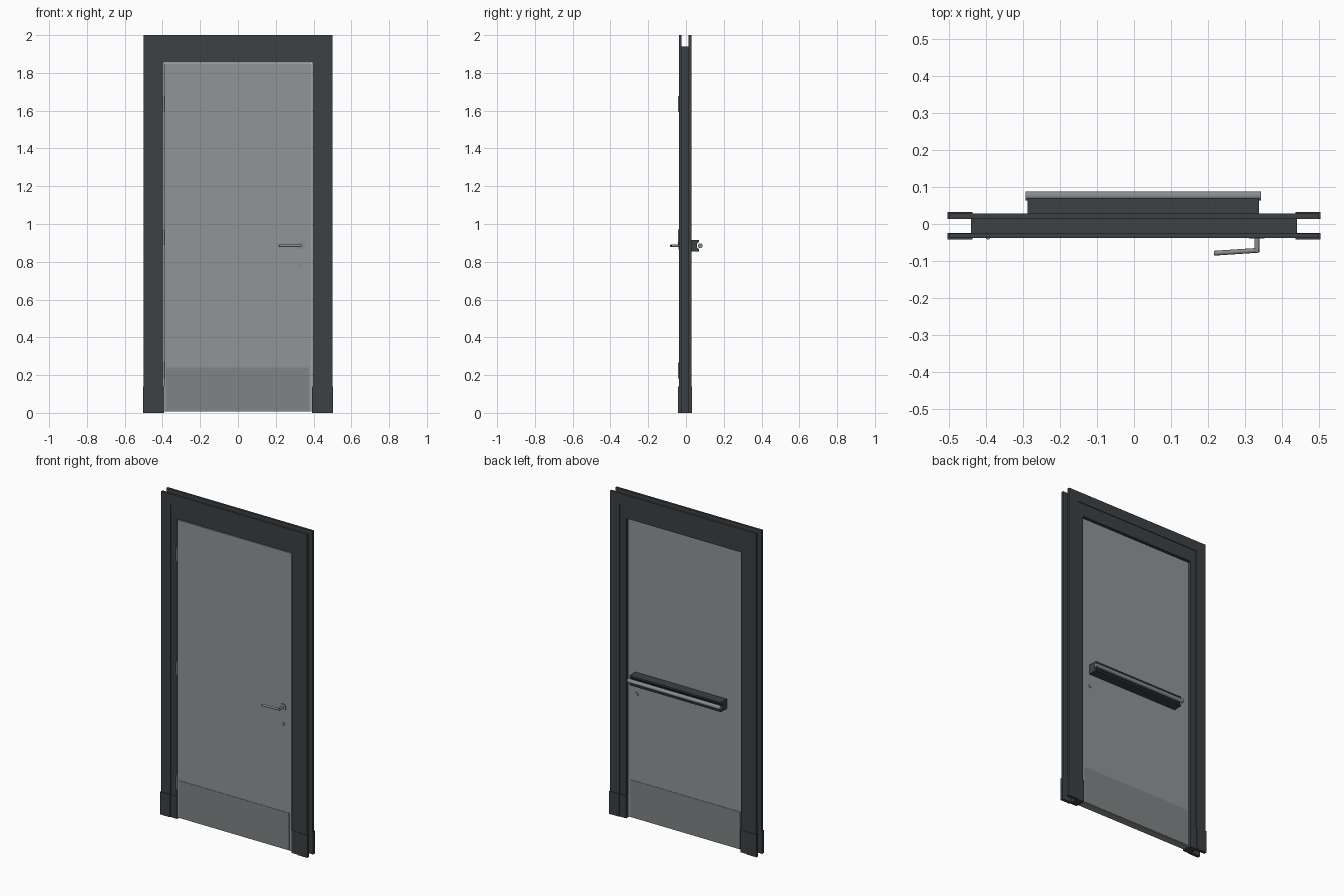
import bpy, bmesh, math
from mathutils import Vector

if "Cube" in bpy.data.objects:
    bpy.data.objects.remove(bpy.data.objects["Cube"])


def material(name, r, g, b):
    m = bpy.data.materials.new(name)
    m.diffuse_color = (r, g, b, 1)
    m.use_nodes = True
    m.node_tree.nodes["Principled BSDF"].inputs["Base Color"].default_value = m.diffuse_color
    return m


DARK = material("dark_paint", 0.045, 0.052, 0.056)
LEAF = material("leaf_grey", 0.28, 0.30, 0.30)
KICK = material("kick_grey", 0.21, 0.23, 0.235)
STEEL = material("steel", 0.25, 0.26, 0.27)


def finish(name, bm, mat):
    bmesh.ops.recalc_face_normals(bm, faces=bm.faces)
    me = bpy.data.meshes.new(name)
    bm.to_mesh(me)
    bm.free()
    ob = bpy.data.objects.new(name, me)
    bpy.context.collection.objects.link(ob)
    me.materials.append(mat)
    return ob


def extrude(name, pts, vec, mat):
    """Closed outline of 3D points swept along a vector."""
    bm = bmesh.new()
    f = bm.faces.new([bm.verts.new(p) for p in pts])
    r = bmesh.ops.extrude_face_region(bm, geom=[f])
    vs = [v for v in r["geom"] if isinstance(v, bmesh.types.BMVert)]
    bmesh.ops.translate(bm, verts=vs, vec=vec)
    return finish(name, bm, mat)


def box(name, x0, x1, y0, y1, z0, z1, mat):
    pts = [(x0, y0, z0), (x1, y0, z0), (x1, y0, z1), (x0, y0, z1)]
    return extrude(name, pts, (0, y1 - y0, 0), mat)


def rod(name, a, b, radius, mat, sides=20):
    a, b = Vector(a), Vector(b)
    bm = bmesh.new()
    bmesh.ops.create_cone(bm, cap_ends=True, segments=sides, radius1=radius,
                          radius2=radius, depth=(b - a).length)
    q = (b - a).to_track_quat('Z', 'Y')
    for v in bm.verts:
        v.co = q @ v.co + (a + b) / 2
    ob = finish(name, bm, mat)
    for p in ob.data.polygons:
        p.use_smooth = len(p.vertices) == 4
    return ob


def portal(name, inner, outer, z_in, z_out, y0, y1):
    """Upside-down U: two uprights and a head."""
    pts = [(-outer, 0), (-outer, z_out), (outer, z_out), (outer, 0),
           (inner, 0), (inner, z_in), (-inner, z_in), (-inner, 0)]
    return extrude(name, [(x, y0, z) for x, z in pts], (0, y1 - y0, 0), DARK)


# Door frame: lining and a casing on each wall face
portal("frame_lining", 0.395, 0.44, 1.855, 1.94, -0.034, 0.024)
portal("front_casing", 0.436, 0.50, 1.936, 2.0, -0.038, -0.025)
portal("back_casing", 0.436, 0.50, 1.936, 2.0, 0.014, 0.028)

# Base covers on the casings and lining
for s, side in ((-1, "left"), (1, "right")):
    for y0, y1, face in ((-0.042, -0.024, "front"), (0.014, 0.032, "back")):
        box(f"{side}_{face}_base", s * 0.436, s * 0.504, y0, y1, 0, 0.14, DARK)
    box(f"{side}_lining_base", s * 0.391, s * 0.44, -0.037, 0.027, 0, 0.14, DARK)

# Door leaf and kick plates
box("door_leaf", -0.391, 0.388, -0.033, 0.012, 0.008, 1.85, LEAF)
box("front_kick_plate", -0.38, 0.375, -0.035, -0.033, 0.012, 0.24, KICK)
box("back_kick_plate", -0.38, 0.375, 0.012, 0.014, 0.012, 0.24, KICK)

# Hinges
for i, z in enumerate((0.225, 0.93, 1.635)):
    rod(f"hinge_{i + 1}", (-0.395, -0.036, z - 0.042), (-0.395, -0.036, z + 0.042),
        0.006, STEEL, 12)

# Lever handle
HX, HZ = 0.332, 0.885
rod("handle_rose", (HX, -0.033, HZ), (HX, -0.039, HZ), 0.021, STEEL, 28)
rod("handle_stem", (HX, -0.036, HZ), (HX, -0.077, HZ), 0.007, STEEL)
rod("handle_lever", (HX + 0.005, -0.071, HZ), (0.216, -0.079, HZ), 0.0065, STEEL)

# Lock cylinders on both faces
rod("front_lock", (0.33, -0.033, 0.78), (0.33, -0.038, 0.78), 0.012, STEEL)
rod("back_lock", (0.33, 0.012, 0.78), (0.33, 0.017, 0.78), 0.012, STEEL)

# Panic bar: notched housing with a round push bar in it
profile = [(0.012, 0.855), (0.070, 0.855), (0.070, 0.864), (0.058, 0.876),
           (0.058, 0.894), (0.070, 0.906), (0.070, 0.915), (0.012, 0.915)]
extrude("panic_housing", [(-0.288, y, z) for y, z in profile], (0.626, 0, 0), DARK)
rod("push_bar", (-0.293, 0.076, HZ), (0.343, 0.076, HZ), 0.0125, STEEL, 24)
